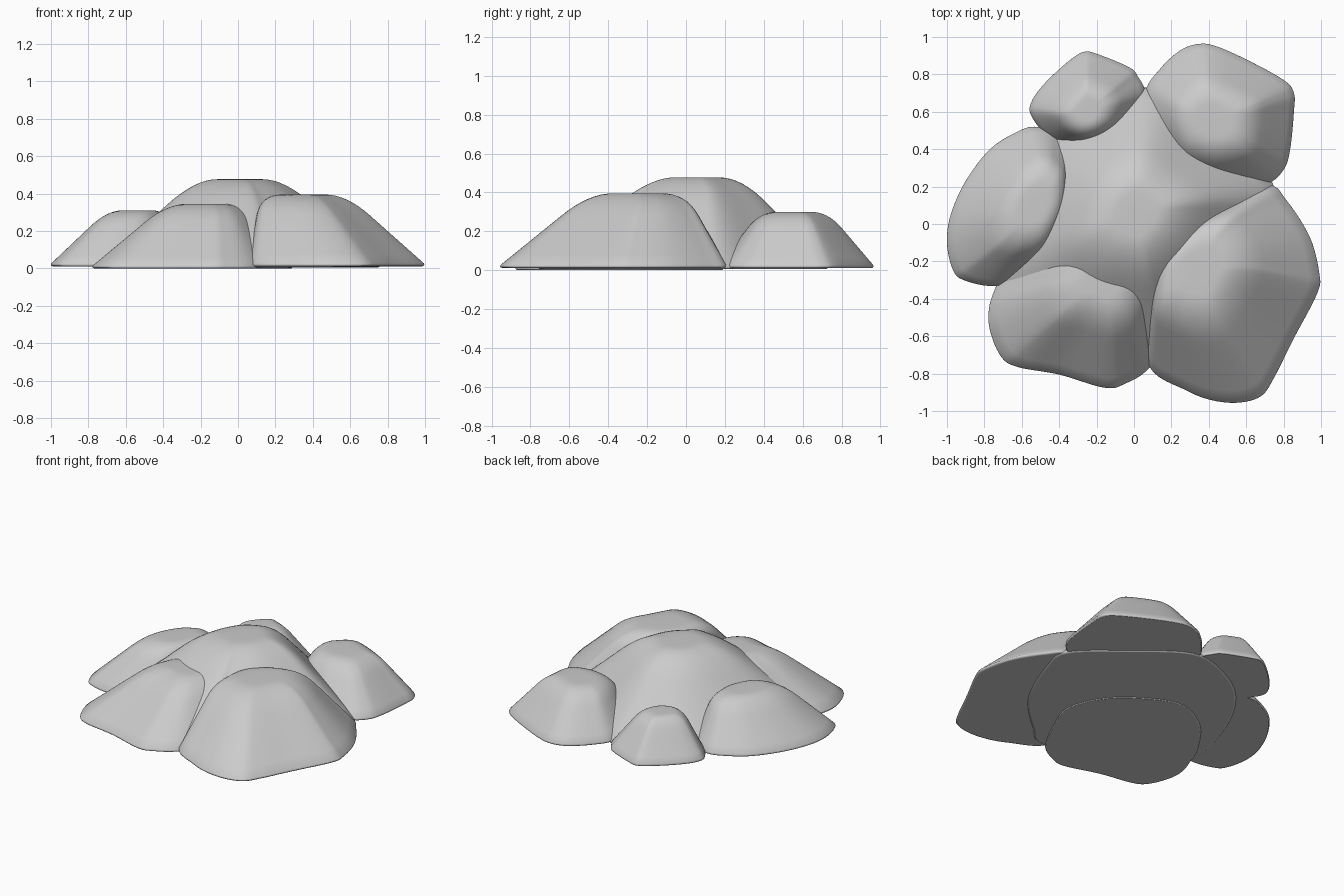
import bpy, bmesh
from mathutils import Vector

if "Cube" in bpy.data.objects:
    bpy.data.objects.remove(bpy.data.objects["Cube"])

STEPS = 6  # curve samples between outline points


def smooth_loop(pts):
    """Closed smooth curve through a few outline points."""
    out, n = [], len(pts)
    for i in range(n):
        p0, p1, p2, p3 = (Vector(pts[(i + k) % n]) for k in (-1, 0, 1, 2))
        for j in range(STEPS):
            t = j / STEPS
            out.append(0.5 * (2 * p1 + (p2 - p0) * t + (2 * p0 - 5 * p1 + 4 * p2 - p3) * t * t
                              + (3 * p1 - p0 - 3 * p2 + p3) * t ** 3))
    return out


def mound(name, outline, top, height, z0):
    """Loft from a ground outline to a smaller flat top (x0, x1, y0, y1) with a rounded shoulder."""
    base = smooth_loop(outline)
    xs, ys = [p.x for p in base], [p.y for p in base]
    x0, x1, y0, y1 = top
    crown = [Vector((x0 + (p.x - min(xs)) / (max(xs) - min(xs)) * (x1 - x0),
                     y0 + (p.y - min(ys)) / (max(ys) - min(ys)) * (y1 - y0))) for p in base]
    mid = Vector(((x0 + x1) / 2, (y0 + y1) / 2))
    foot = z0 + 0.014
    rise = height - foot
    rings = []
    # thin rounded rim under the foot
    for inset, z in ((0.03, z0), (0.008, z0 + 0.003), (0.0, z0 + 0.009)):
        rings.append([(*b.lerp(c, inset), z) for b, c in zip(base, crown)])
    # straight slope
    s0 = 0.7
    for k in range(6):
        s = 0.006 + (s0 - 0.006) * k / 5
        rings.append([(*b.lerp(c, s), foot + rise * s) for b, c in zip(base, crown)])
    # rounded shoulder, then the flat top
    for k in range(1, 9):
        t = k / 8
        a, m, e = (1 - t) ** 2, 2 * t * (1 - t), t * t
        z = foot + rise * (a * s0 + m + e)
        rings.append([(*(b.lerp(c, s0) * a + c * m + c.lerp(mid, 0.5) * e), z)
                      for b, c in zip(base, crown)])
    rings.append([(*c.lerp(mid, 0.8), height) for c in crown])

    bm = bmesh.new()
    loops = [[bm.verts.new(v) for v in r] for r in rings]
    n = len(base)
    for lo, hi in zip(loops, loops[1:]):
        for i in range(n):
            j = (i + 1) % n
            bm.faces.new((lo[i], lo[j], hi[j], hi[i]))
    bm.faces.new(loops[-1])
    bm.faces.new(loops[0][::-1])
    bmesh.ops.recalc_face_normals(bm, faces=bm.faces)
    mesh = bpy.data.meshes.new(name)
    bm.to_mesh(mesh)
    bm.free()
    for f in mesh.polygons:
        f.use_smooth = len(f.vertices) == 4
    ob = bpy.data.objects.new(name, mesh)
    bpy.context.collection.objects.link(ob)


# Tall mound in the middle
mound("centre_mound",
      [(.12, .72), (-.18, .66), (-.45, .46), (-.65, .1), (-.72, -.34), (-.4, -.65), (.1, -.76),
       (.28, -.65), (.55, -.38), (.72, 0), (.74, .22), (.46, .48)],
      (-.23, .25, -.18, .29), .477, .005)
# Surrounding mounds, outlines counter-clockwise
mound("front_right_mound",
      [(.08, -.76), (.28, -.89), (.42, -.943), (.56, -.955), (.68, -.92), (.75, -.82), (.85, -.62),
       (.98, -.37), (.99, -.26), (.94, -.07), (.82, .12), (.71, .21), (.42, .12), (.14, -.15), (.06, -.45)],
      (.12, .58, -.5, 0), .395, .011)
mound("front_left_mound",
      [(-.74, -.34), (-.775, -.45), (-.77, -.57), (-.71, -.71), (-.62, -.765), (-.4, -.805), (-.16, -.875),
       (-.05, -.855), (.09, -.76), (.22, -.52), (.29, -.28), (.14, 0), (-.2, .19), (-.47, .08), (-.66, -.16)],
      (-.38, .05, -.5, -.06), .345, 0)
mound("left_mound",
      [(-.53, .52), (-.63, .49), (-.77, .4), (-.9, .23), (-.98, .05), (-1, -.1), (-.97, -.24), (-.91, -.3),
       (-.73, -.33), (-.5, -.25), (-.33, .05), (-.32, .35), (-.42, .48)],
      (-.7, -.38, -.1, .31), .31, .011)
mound("back_left_mound",
      [(-.55, .58), (-.545, .66), (-.47, .76), (-.35, .87), (-.27, .92), (-.2, .91), (-.03, .84), (.02, .79),
       (.06, .69), (0, .53), (-.13, .43), (-.3, .4), (-.45, .46)],
      (-.38, -.12, .49, .74), .27, .011)
mound("back_right_mound",
      [(.06, .7), (.14, .83), (.25, .93), (.35, .963), (.44, .95), (.6, .88), (.8, .77), (.855, .7),
       (.855, .6), (.835, .4), (.8, .29), (.7, .21), (.45, .17), (.2, .26), (.08, .47)],
      (.24, .62, .38, .73), .3, .011)
